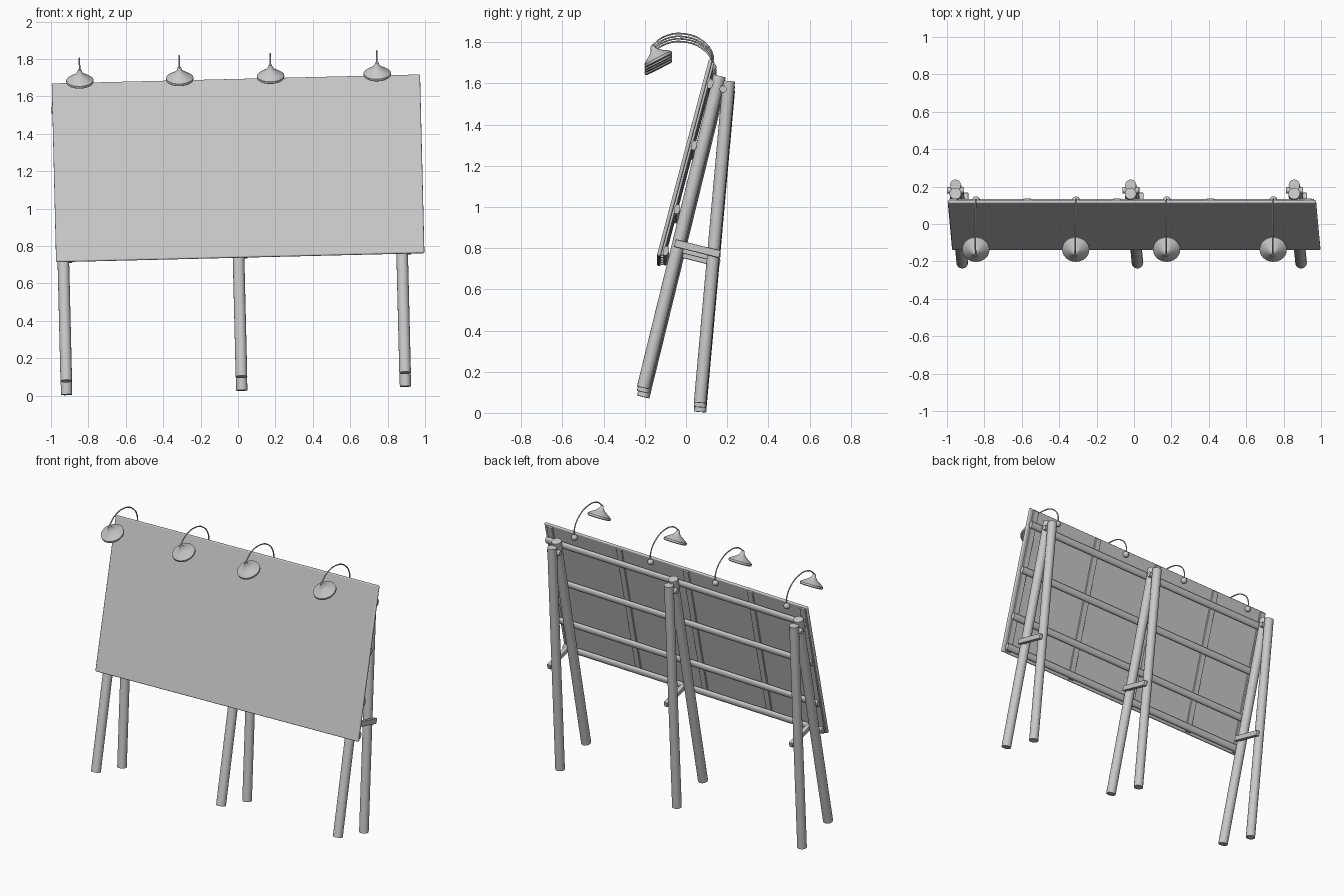
import bpy, bmesh, math
from mathutils import Matrix, Vector

if "Cube" in bpy.data.objects:
    bpy.data.objects.remove(bpy.data.objects["Cube"])

grey = bpy.data.materials.new("plain_grey")
grey.use_nodes = True
colour = (0.58, 0.58, 0.58, 1)
grey.diffuse_color = colour
grey.node_tree.nodes["Principled BSDF"].inputs["Base Color"].default_value = colour

# Whole sign sags to one side; the board also leans back
SAG = Matrix.Rotation(math.radians(-1.4), 4, 'Y')
BOARD = (SAG @ Matrix.Translation((0.03, -0.015, 1.217))
         @ Matrix.Rotation(math.radians(-14.85), 4, 'X'))


def finish(name, bm, matrix, bevel=0):
    bmesh.ops.recalc_face_normals(bm, faces=bm.faces)
    mesh = bpy.data.meshes.new(name)
    bm.to_mesh(mesh)
    bm.free()
    mesh.materials.append(grey)
    ob = bpy.data.objects.new(name, mesh)
    bpy.context.collection.objects.link(ob)
    ob.matrix_world = matrix
    if bevel:
        mod = ob.modifiers.new("soft_edges", 'BEVEL')
        mod.width = bevel
        mod.segments = 3
    bpy.ops.object.select_all(action='DESELECT')
    ob.select_set(True)
    bpy.context.view_layer.objects.active = ob
    bpy.ops.object.shade_smooth_by_angle(angle=math.radians(40))
    return ob


def box(name, centre, size, matrix, bevel=0):
    bm = bmesh.new()
    bmesh.ops.create_cube(bm, size=1)
    bmesh.ops.scale(bm, vec=size, verts=bm.verts)
    return finish(name, bm, matrix @ Matrix.Translation(centre), bevel)


def rod(name, a, b, radius, matrix, flat=1, sides=16):
    """Cylinder from a to b; flat squashes its depth."""
    a, b = Vector(a), Vector(b)
    bm = bmesh.new()
    bmesh.ops.create_cone(bm, cap_ends=True, segments=sides, radius1=radius,
                          radius2=radius, depth=(b - a).length)
    turn = (b - a).to_track_quat('Z', 'Y').to_matrix().to_4x4()
    bmesh.ops.transform(bm, matrix=Matrix.Translation((a + b) / 2) @ turn, verts=bm.verts)
    if flat != 1:
        mid = (a + b) / 2
        for v in bm.verts:
            v.co.y = mid.y + (v.co.y - mid.y) * flat
    return finish(name, bm, matrix)


# Board: sheet with soft edges
box("board_sheet", (0, 0.009, 0), (1.97, 0.018, 0.988), BOARD, 0.007)

# Upright battens on the back of the board
for i, x in enumerate((-0.955, -0.56, -0.08, 0.42, 0.94)):
    box(f"batten_{i}", (x, 0.023, 0), (0.04, 0.014, 0.97), BOARD, 0.003)

# Rails running across the battens
for i, z in enumerate((0.38, 0.07, -0.25, -0.46)):
    rod(f"rail_{i}", (-0.97, 0.037, z), (0.97, 0.037, z), 0.024, BOARD, flat=0.6)

# Three pairs of legs, each with a side brace and a top bolt
for i, x in enumerate((-0.916, 0.021, 0.896)):
    rod(f"front_leg_{i}", (x, -0.208, 0.1), (x, 0.163, 1.615), 0.031, SAG)
    rod(f"rear_leg_{i}", (x, 0.068, 0.027), (x, 0.208, 1.59), 0.03, SAG)
    rod(f"top_bolt_{i}", (x - 0.045, 0.18, 1.55), (x + 0.045, 0.18, 1.55), 0.017, SAG)
    slope = (SAG @ Matrix.Translation((x + 0.036, 0.055, 0.775))
             @ Matrix.Rotation(math.radians(-14), 4, 'X'))
    box(f"brace_{i}", (0, 0, 0), (0.025, 0.225, 0.036), slope, 0.004)


def lamp(i, x):
    # Flared shade tipped towards the board
    profile = [(0.0, 0.006), (0.068, 0.0), (0.073, 0.004), (0.073, 0.016),
               (0.055, 0.03), (0.03, 0.045), (0.014, 0.062), (0.008, 0.08), (0.0, 0.082)]
    bm = bmesh.new()
    verts = [bm.verts.new((r, 0, h)) for r, h in profile]
    edges = [bm.edges.new(pair) for pair in zip(verts, verts[1:])]
    bmesh.ops.spin(bm, geom=verts + edges, cent=(0, 0, 0), axis=(0, 0, 1),
                   angle=math.tau, steps=24)
    bmesh.ops.remove_doubles(bm, verts=bm.verts, dist=0.0001)
    centre = Vector((x, -0.13, 1.692))
    axis = Vector((0, -0.45, 0.89)).normalized()
    turn = axis.to_track_quat('Z', 'Y').to_matrix().to_4x4()
    finish(f"lamp_shade_{i}", bm, SAG @ Matrix.Translation(centre) @ turn)

    # Round mount behind the top edge
    bm = bmesh.new()
    bmesh.ops.create_uvsphere(bm, u_segments=16, v_segments=10, radius=0.02)
    finish(f"lamp_mount_{i}", bm, SAG @ Matrix.Translation((x, 0.128, 1.66)))

    # Thin arm arching over the board
    tip = centre + axis * 0.08
    path = [(0.13, 1.66), (0.13, 1.72), (0.085, 1.785), (-0.015, 1.823),
            (-0.11, 1.807), (tip.y, tip.z)]
    curve = bpy.data.curves.new(f"lamp_arm_{i}", 'CURVE')
    curve.dimensions = '3D'
    curve.bevel_depth = 0.004
    curve.bevel_resolution = 2
    curve.resolution_u = 6
    curve.use_fill_caps = True
    spline = curve.splines.new('BEZIER')
    spline.bezier_points.add(len(path) - 1)
    for point, (y, z) in zip(spline.bezier_points, path):
        point.co = (x, y, z)
        point.handle_left_type = point.handle_right_type = 'AUTO'
    curve.materials.append(grey)
    ob = bpy.data.objects.new(f"lamp_arm_{i}", curve)
    bpy.context.collection.objects.link(ob)
    ob.matrix_world = SAG


for i, x in enumerate((-0.804, -0.27, 0.216, 0.786)):
    lamp(i, x)
